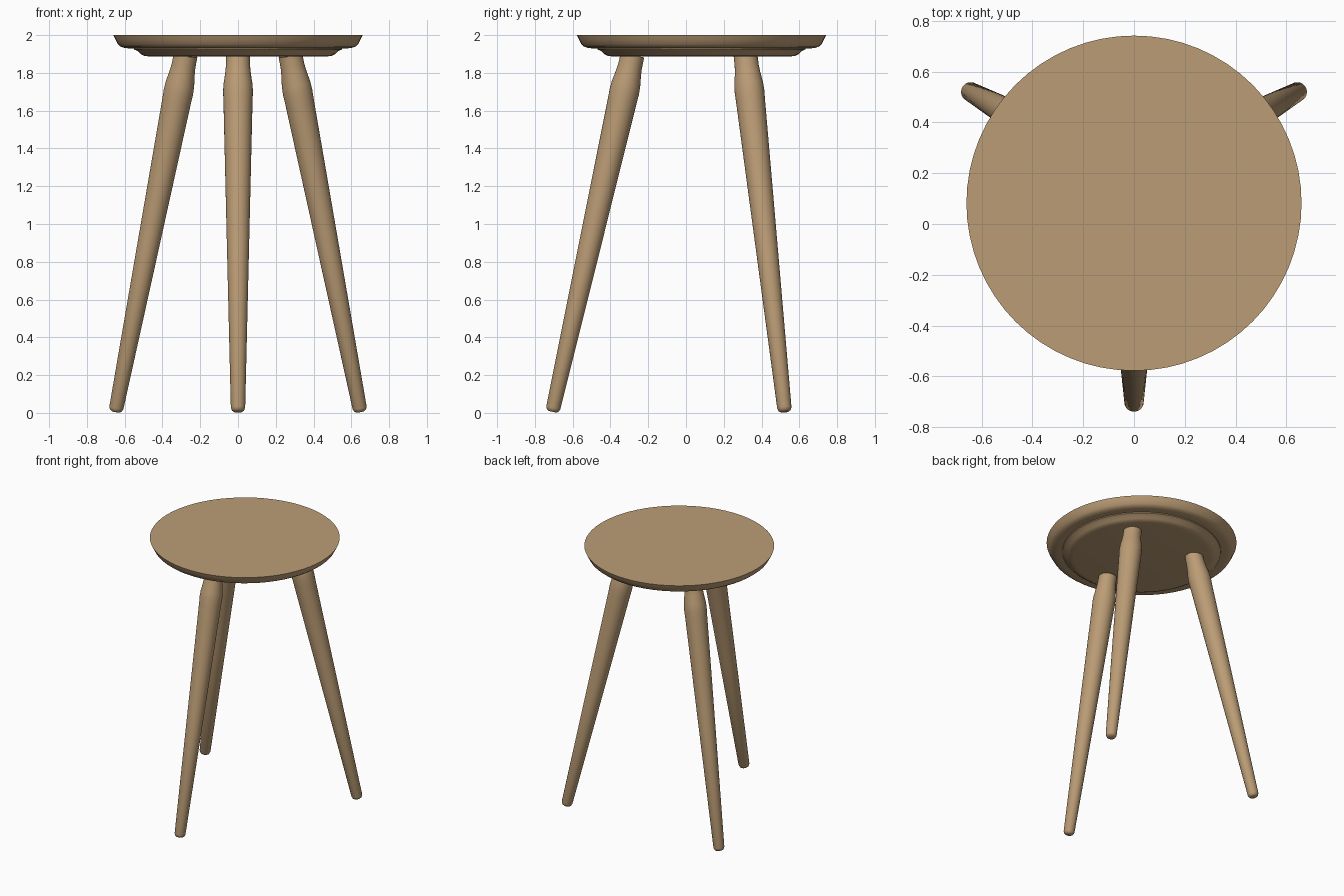
import bpy
import math
from mathutils import Vector

cube = bpy.data.objects.get("Cube")
if cube:
    bpy.data.objects.remove(cube, do_unlink=True)

# Single wood colour
WOOD = (0.5, 0.335, 0.18, 1)
wood = bpy.data.materials.new("light wood")
wood.use_nodes = True
wood.diffuse_color = WOOD
bsdf = wood.node_tree.nodes["Principled BSDF"]
bsdf.inputs["Base Color"].default_value = WOOD
bsdf.inputs["Roughness"].default_value = 0.6


def lathe(name, profile, segments):
    """Turn a (radius, height) profile around z, closing both ends."""
    verts, faces = [], []
    for r, z in profile:
        for i in range(segments):
            a = math.tau * i / segments
            verts.append((r * math.cos(a), r * math.sin(a), z))
    for ring in range(len(profile) - 1):
        lo, hi = ring * segments, (ring + 1) * segments
        for i in range(segments):
            j = (i + 1) % segments
            faces.append((lo + i, lo + j, hi + j, hi + i))
    faces.append(tuple(reversed(range(segments))))
    faces.append(tuple(range(len(verts) - segments, len(verts))))
    mesh = bpy.data.meshes.new(name)
    mesh.from_pydata(verts, [], faces)
    mesh.materials.append(wood)
    obj = bpy.data.objects.new(name, mesh)
    bpy.context.collection.objects.link(obj)
    bpy.ops.object.select_all(action="DESELECT")
    obj.select_set(True)
    bpy.context.view_layer.objects.active = obj
    bpy.ops.object.shade_smooth_by_angle(angle=math.radians(40))
    return obj


# Round seat with a rolled lower edge, and the smaller plate beneath it
seat = lathe("seat", [(0.58, 1.93), (0.6, 1.932), (0.62, 1.938), (0.635, 1.95),
                      (0.648, 1.975), (0.658, 1.995), (0.66, 2.0)], 64)
plate = lathe("seat_under_plate", [(0.47, 1.887), (0.495, 1.89), (0.515, 1.9),
                                   (0.53, 1.915), (0.55, 1.924), (0.552, 1.935)], 64)
for part in (seat, plate):
    part.location.y = 0.082

# Turned legs: rounded foot, long taper, narrow neck at the top
feet = {
    "front_leg": ((0, -0.707, 0.006), (0, -0.283, 1.895)),
    "back_left_leg": ((0.648, 0.523, 0.006), (0.277, 0.315, 1.895)),
    "back_right_leg": ((-0.648, 0.523, 0.006), (-0.277, 0.315, 1.895)),
}
for name, (foot, top) in feet.items():
    foot, top = Vector(foot), Vector(top)
    axis = top - foot
    n = axis.length
    leg = lathe(name, [(0.022, 0), (0.032, 0.007), (0.038, 0.022),
                       (0.058, n * 0.45), (0.077, n - 0.25), (0.079, n - 0.2),
                       (0.077, n - 0.16), (0.068, n - 0.1), (0.064, n - 0.06),
                       (0.063, n)], 32)
    leg.location = foot
    leg.rotation_euler = axis.to_track_quat("Z", "Y").to_euler()
